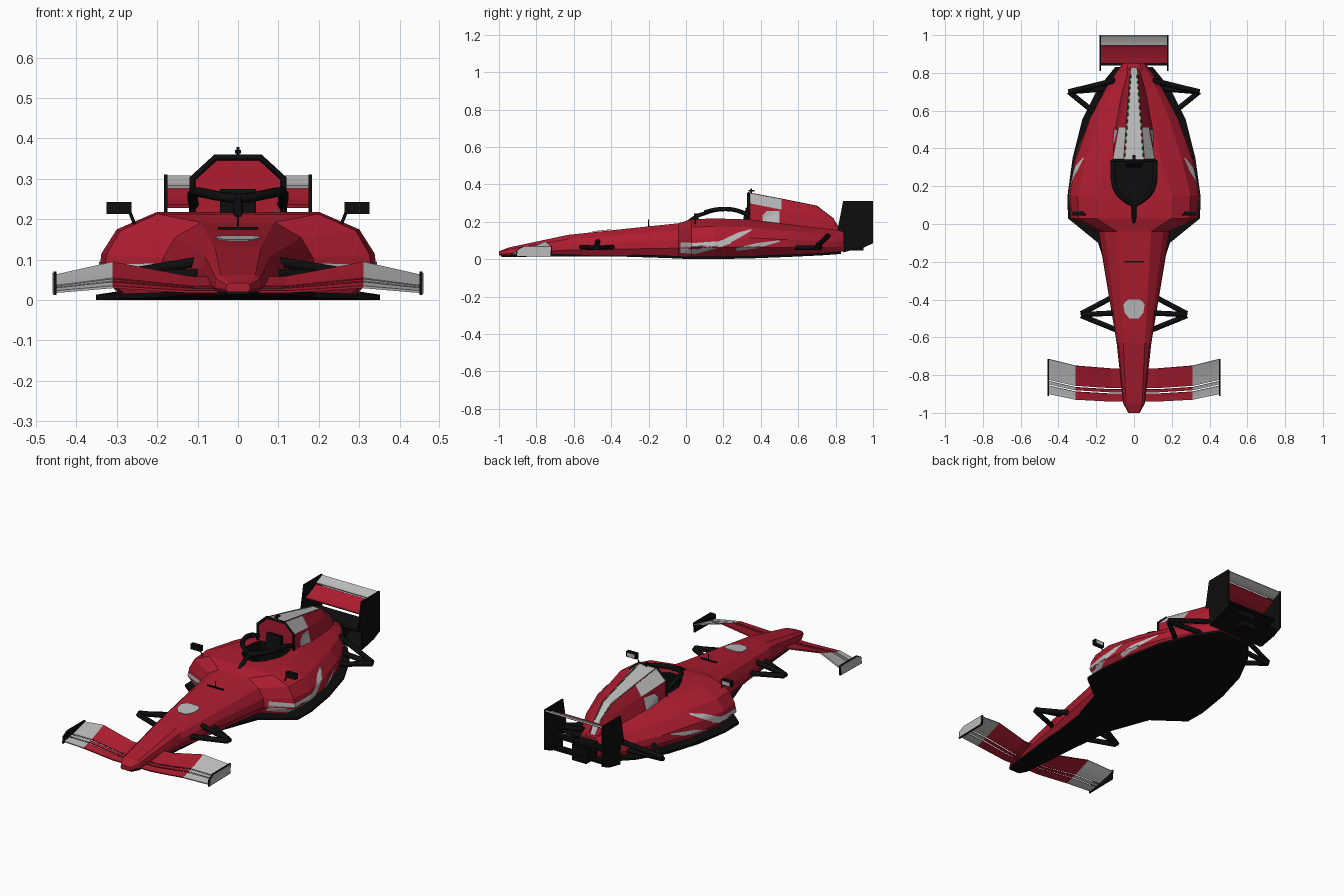
import bpy, bmesh, math
from mathutils import Vector
from mathutils.bvhtree import BVHTree

if "Cube" in bpy.data.objects:
    bpy.data.objects.remove(bpy.data.objects["Cube"])

def mat(name, c):
    m = bpy.data.materials.new(name)
    m.diffuse_color = (*c, 1)
    m.use_nodes = True
    m.node_tree.nodes["Principled BSDF"].inputs["Base Color"].default_value = m.diffuse_color
    return m

RED = mat("red_paint", (0.42, 0.012, 0.03))
BLACK = mat("black_carbon", (0.004, 0.004, 0.004))
GREY = mat("grey_paint", (0.5, 0.5, 0.5))
GREEN = mat("green_stripe", (0.02, 0.25, 0.04))

def mesh(name, verts, faces, mats, idx=None, solid=0, recalc=True):
    me = bpy.data.meshes.new(name)
    me.from_pydata([tuple(v) for v in verts], [], faces)
    for m in mats:
        me.materials.append(m)
    for i, p in enumerate(me.polygons):
        p.material_index = idx[i] if idx else 0
    if recalc:
        bm = bmesh.new()
        bm.from_mesh(me)
        bmesh.ops.recalc_face_normals(bm, faces=bm.faces)
        bm.to_mesh(me)
        bm.free()
    ob = bpy.data.objects.new(name, me)
    bpy.context.collection.objects.link(ob)
    if solid:
        s = ob.modifiers.new("thickness", 'SOLIDIFY')
        s.thickness, s.offset = solid, 0
    return ob

def loft(name, rings, mats, pick=None):
    """Skin closed rings; pick(station, side) gives the material slot."""
    n = len(rings[0])
    faces, idx = [], []
    for i in range(len(rings) - 1):
        for j in range(n):
            k = (j + 1) % n
            faces.append((i*n+j, i*n+k, (i+1)*n+k, (i+1)*n+j))
            idx.append(pick(i, j) if pick else 0)
    faces += [tuple(range(n)), tuple(range((len(rings)-1)*n, len(rings)*n))]
    return mesh(name, [v for r in rings for v in r], faces, mats, idx + [0, 0])

def mirror_ring(half, y):
    return [(x, y, z) for x, z in half] + [(-x, y, z) for x, z in reversed(half)]

def prism(name, pts, axis, a, b, m):
    def put(p, t):
        return (t, p[0], p[1]) if axis == 'x' else (p[0], p[1], t)
    return loft(name, [[put(p, a) for p in pts], [put(p, b) for p in pts]], [m])

def box(name, c, s, m):
    x, y, z = (v / 2 for v in s)
    return prism(name, [(c[0]-x, c[1]-y), (c[0]+x, c[1]-y), (c[0]+x, c[1]+y), (c[0]-x, c[1]+y)],
                 'z', c[2]-z, c[2]+z, m)

def tube(name, pts, r, m, smooth=False, sides=0):
    cu = bpy.data.curves.new(name, 'CURVE')
    cu.dimensions = '3D'
    cu.bevel_depth, cu.bevel_resolution, cu.use_fill_caps = r, sides, True
    sp = cu.splines.new('NURBS' if smooth else 'POLY')
    sp.points.add(len(pts) - 1)
    for p, q in zip(sp.points, pts):
        p.co = (*q, 1)
    if smooth:
        sp.use_endpoint_u, sp.order_u, sp.resolution_u = True, 3, 4
    cu.materials.append(m)
    ob = bpy.data.objects.new(name, cu)
    bpy.context.collection.objects.link(ob)
    return ob

def wing(name, secs, f0, f1, mats, pick=None, t=0.006):
    """Plate across sections (x, lead y, lead z, trail y, trail z), between chord fractions."""
    secs = [(-s[0], *s[1:]) for s in reversed(secs) if s[0] > 0] + secs
    vs, faces, idx = [], [], []
    for x, y0, z0, y1, z1 in secs:
        for k in range(4):
            f = f0 + (f1 - f0) * k / 3
            vs.append((x, y0 + (y1-y0)*f, z0 + (z1-z0)*f**1.25))
    for i in range(len(secs) - 1):
        for k in range(3):
            faces.append((i*4+k, i*4+k+1, i*4+k+5, i*4+k+4))
            idx.append(pick(i) if pick else 0)
    return mesh(name, vs, faces, mats, idx, t)

# Main body: nose, side pods and tail (y, half width, bottom, top, top flat ratio)
stations = [(-1, .03, .02, .042, .7), (-.95, .057, .018, .062, .75), (-.63, .092, .022, .13, .62),
            (-.04, .19, .015, .192, .48), (.03, .332, .012, .213, .6), (.15, .345, .012, .218, .58),
            (.34, .315, .015, .212, .45), (.55, .24, .022, .185, .42), (.72, .15, .03, .165, .42),
            (.81, .09, .035, .155, .45), (.85, .06, .045, .15, .5)]
rings = []
for y, w, b, t, k in stations:
    prof = [(.84, 0), (1, .25), (.98, .5), (.5 + .5*k + .08, .79), (k, 1)]
    rings.append(mirror_ring([(w*px, b + (t-b)*pz) for px, pz in prof], y))
body = loft("main_body", rings, [RED])

# Engine cover with grey spine (y, then three half-width / height pairs)
cover_st = [(.335, .113, .17, .112, .30, .055, .355), (.51, .105, .16, .08, .265, .042, .322),
            (.70, .07, .14, .045, .235, .028, .284), (.79, .045, .12, .032, .18, .02, .215),
            (.83, .04, .11, .03, .14, .015, .152)]
crings = [mirror_ring([(s[1], s[2]), (s[3], s[4]), (s[5], s[6])], s[0]) for s in cover_st]
cover = loft("engine_cover", crings, [RED, GREY],
             lambda i, j: 1 if (j == 2 and i < 4) or (j in (1, 3) and i == 0) else 0)

def bvh(ob):
    bm = bmesh.new()
    bm.from_mesh(ob.data)
    tree = BVHTree.FromBMesh(bm)
    bm.free()
    return tree

body_tree, cover_tree = bvh(body), bvh(cover)

# Grey side flashes, laid on the surface from (y, z, half width) paths
def flash(name, tree, path, m=GREY, steps=8):
    for s in (1, -1):
        vs = []
        for a, b in zip(path, path[1:]):
            for i in range(steps + 1):
                p = Vector(a).lerp(Vector(b), i / steps)
                row = []
                for e in (-1, -.33, .33, 1):
                    hit, nrm, *_ = tree.ray_cast(Vector((s, p.x, p.y + e*p.z)), Vector((-s, 0, 0)))
                    row.append(hit + Vector((s*.003, 0, .002)) if hit else None)
                vs.append(row)
        n = len(vs)
        flat = [v or Vector() for r in vs for v in r]
        faces = [(i*4+k, i*4+k+1, i*4+k+5, i*4+k+4) for i in range(n-1) for k in range(3)
                 if all((vs[i][k], vs[i][k+1], vs[i+1][k], vs[i+1][k+1]))]
        ob = mesh(name, flat, faces, [m])
        bm = bmesh.new()
        bm.from_mesh(ob.data)
        bmesh.ops.delete(bm, geom=[v for v in bm.verts if not v.link_faces], context='VERTS')
        bm.to_mesh(ob.data)
        bm.free()

flash("side_flash_low", body_tree, [(-.03, .06, .028), (.05, .055, .03), (.16, .075, .018), (.24, .085, .003)])
flash("side_flash_high", body_tree, [(.08, .045, .012), (.2, .085, .018), (.28, .125, .016), (.35, .155, .004)])
flash("side_flash_rear", body_tree, [(.27, .05, .008), (.38, .07, .014), (.5, .095, .004)])
flash("cover_panel", cover_tree, [(.41, .215, .02), (.43, .22, .035), (.5, .22, .035)])

# Cockpit opening cut into the body, lined in black
outline = [(.03, .1), (.075, .14), (.108, .22), (.108, .28), (.095, .333)]
cut = prism("cockpit_cutter", outline + [(-x, y) for x, y in reversed(outline)], 'z', .07, .3, BLACK)
cut.hide_render = True
cut.hide_viewport = True
bo = body.modifiers.new("cockpit", 'BOOLEAN')
bo.operation, bo.object, bo.solver = 'DIFFERENCE', cut, 'EXACT'
bo.material_mode = 'TRANSFER'

# Nose patch
nz = lambda y: .134 + .105 * (y + .63)
patch = [(.035, -.4), (.056, -.425), (.05, -.47), (.025, -.5)]
patch += [(-x, y) for x, y in reversed(patch)]
mesh("nose_patch", [(x, y, nz(y)) for x, y in patch], [tuple(range(8))], [GREY], solid=.003)

# Floor
floor = [(-.99, .03, .013), (-.95, .05, .012), (-.63, .082, .015), (-.35, .11, .014), (-.1, .19, .006),
         (.03, .35, 0), (.15, .352, 0), (.35, .325, .004), (.55, .275, .012), (.72, .19, .02), (.83, .1, .028)]
loft("floor", [[(-w, y, z), (w, y, z), (w, y, z+.013), (-w, y, z+.013)] for y, w, z in floor], [BLACK])

# Roll hoop, air intake and top camera
tube("roll_hoop", [(.113, .335, .2), (.113, .335, .3), (.055, .335, .353), (-.055, .335, .353),
                   (-.113, .335, .3), (-.113, .335, .2)], .008, BLACK)
prism("headrest", [(.3, .19), (.335, .19), (.335, .275), (.32, .275)], 'x', -.045, .045, BLACK)
tube("camera_post", [(0, .35, .35), (0, .35, .378)], .004, BLACK)
box("camera_bar", (0, .35, .367), (.016, .03, .008), BLACK)

# Cockpit safety halo
arc = [(.11, .335, .235), (.116, .27, .268), (.1, .17, .268), (.04, .12, .255)]
tube("halo_ring", arc + [(0, .1, .25)] + [(-x, y, z) for x, y, z in reversed(arc)], .013, BLACK, True, 1)
tube("halo_pillar", [(0, .115, .25), (0, .06, .232), (0, .0, .19)], .012, BLACK, False, 1)

# Nose antenna
tube("antenna", [(0, -.2, .17), (0, -.2, .213)], .003, BLACK)
box("antenna_base", (0, -.2, .178), (.1, .008, .006), BLACK)

# Front wing: three elements, red inside and grey outside
fsec = [(0, -.94, .02, -.765, .052), (.12, -.94, .02, -.765, .056), (.31, -.93, .032, -.75, .092),
        (.452, -.9, .02, -.715, .06)]
for n, (a, b) in enumerate([(0, .24), (.28, .37), (.41, 1)]):
    wing("front_wing_element_%d" % n, fsec, a, b, [RED, GREY], lambda i: 1 if i in (0, 5) else 0)

# Rear wing: main plane, flap, lower beams, gearbox tail
for name, y0, z0, y1, z1, m in [("rear_wing_main", .85, .232, .945, .272, RED),
                                ("rear_wing_flap", .945, .28, .998, .304, GREY),
                                ("rear_beam_upper", .86, .125, .96, .15, BLACK),
                                ("rear_beam_lower", .84, .04, .97, .085, BLACK)]:
    wing(name, [(0, y0, z0, y1, z1), (.178, y0, z0, y1, z1)], 0, 1, [m], t=.008)
box("gearbox_tail", (0, .89, .09), (.09, .12, .09), BLACK)

for s, side in ((1, "right"), (-1, "left")):
    # Wing end plates
    fp = [(-.91, .012), (-.72, .015), (-.715, .07), (-.87, .07), (-.905, .05)]
    prism("front_endplate_" + side, fp, 'x', s*.449, s*.457, BLACK)
    prism("front_endplate_panel_" + side, [(-.813 + (y+.813)*.94, .041 + (z-.041)*.88) for y, z in fp],
          'x', s*.4565, s*.459, GREY)
    prism("rear_endplate_" + side, [(.84, .31), (1, .31), (1, .085), (.945, .06), (.845, .04), (.84, .145), (.81, .155)],
          'x', s*.175, s*.183, BLACK)
    # Mirrors
    tube("mirror_stalk_" + side, [(s*.255, .05, .185), (s*.272, .05, .228)], .004, BLACK)
    box("mirror_" + side, (s*.295, .055, .228), (.062, .022, .03), BLACK)
    box("mirror_glass_" + side, (s*.295, .067, .228), (.046, .003, .02), GREY)
    # Spine stripes
    for nm, m, d in (("red", RED, 0), ("green", GREEN, .005)):
        tube("spine_stripe_%s_%s" % (nm, side), [(s*(c[5]-d), c[0], c[6]) for c in cover_st[:4]], .002, m)
    # Suspension arms as (inner, outer) points
    arms = {"front": [((.09, -.375, .065), (.28, -.475, .06)), ((.07, -.57, .065), (.28, -.485, .06)),
                      ((.08, -.47, .098), (.28, -.48, .065))],
            "rear": [((.19, .575, .062), (.345, .7, .06)), ((.1, .72, .062), (.345, .7, .06)),
                     ((.1, .76, .125), (.345, .7, .068))]}
    for end, lst in arms.items():
        for n, (a, b) in enumerate(lst):
            tube("%s_suspension_arm_%s_%d" % (end, side, n),
                 [(s*a[0], a[1], a[2]), (s*b[0], b[1], b[2])], .014, BLACK, False, 1)
